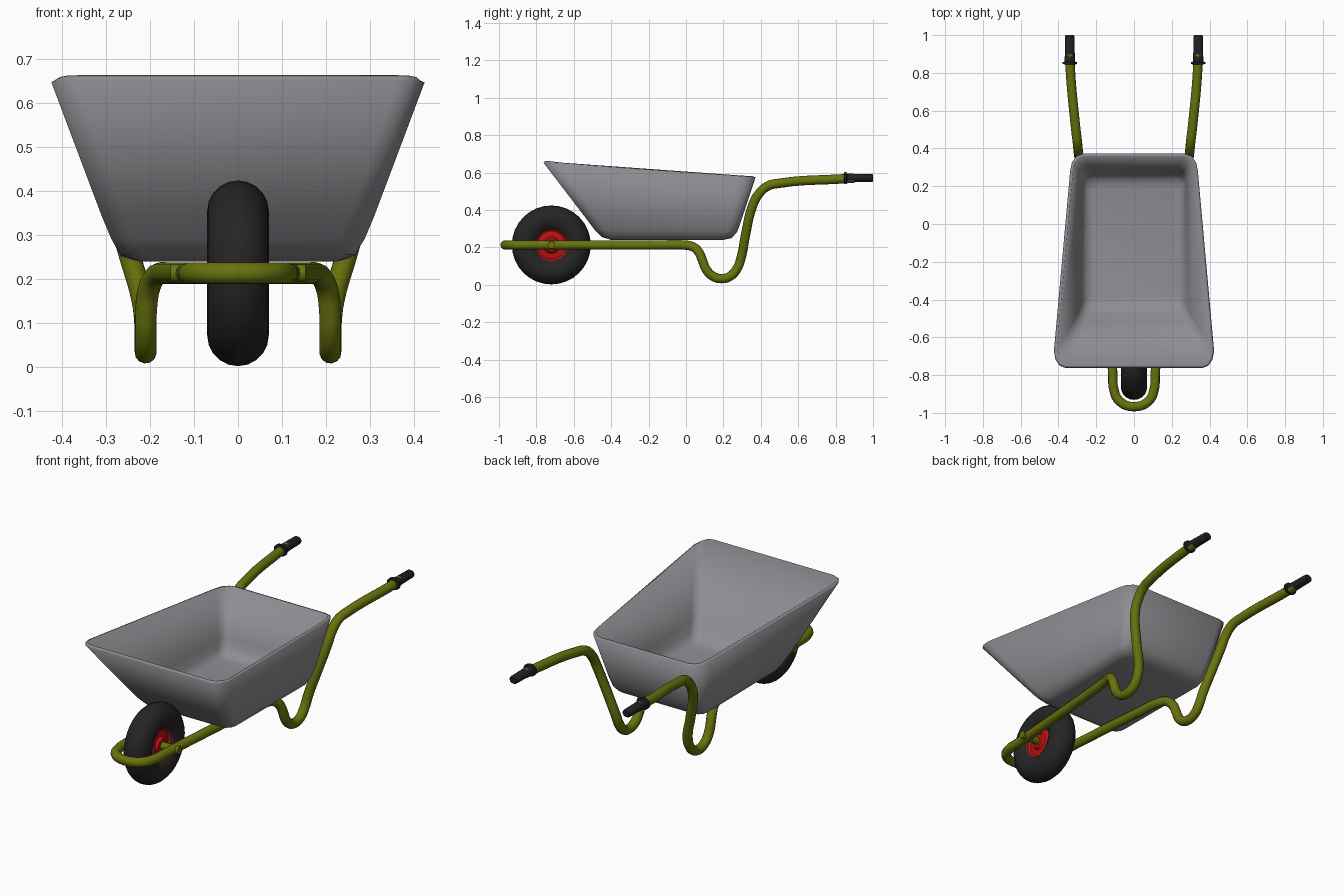
import bpy, bmesh, math
from mathutils import Vector, Matrix

if "Cube" in bpy.data.objects:
    bpy.data.objects.remove(bpy.data.objects["Cube"])


def material(name, r, g, b):
    m = bpy.data.materials.new(name)
    m.diffuse_color = (r, g, b, 1)
    m.use_nodes = True
    m.node_tree.nodes["Principled BSDF"].inputs["Base Color"].default_value = m.diffuse_color
    return m


GREY = material("tray grey", 0.27, 0.27, 0.29)
GREEN = material("frame green", 0.14, 0.17, 0.004)
RED = material("rim red", 0.50, 0.006, 0.006)
RUBBER = material("tyre black", 0.018, 0.018, 0.018)
GRIP = material("grip black", 0.014, 0.014, 0.016)


def finish(name, bm, mat, angle=40):
    bmesh.ops.recalc_face_normals(bm, faces=bm.faces[:])
    me = bpy.data.meshes.new(name)
    bm.to_mesh(me)
    bm.free()
    ob = bpy.data.objects.new(name, me)
    bpy.context.collection.objects.link(ob)
    me.materials.append(mat)
    smooth(ob, angle)
    return ob


def smooth(ob, angle):
    bpy.ops.object.select_all(action='DESELECT')
    ob.select_set(True)
    bpy.context.view_layer.objects.active = ob
    bpy.ops.object.shade_smooth_by_angle(angle=math.radians(angle))


def loft(bm, rings, closed=False):
    loops = [[bm.verts.new(p) for p in r] for r in rings]
    n = len(loops[0])
    pairs = list(zip(loops, loops[1:])) + ([(loops[-1], loops[0])] if closed else [])
    for a, b in pairs:
        for i in range(n):
            bm.faces.new((a[i], a[(i + 1) % n], b[(i + 1) % n], b[i]))
    return loops


def lathe_x(name, profile, centre, mat, closed=False, flat=1.0, axis='X'):
    """Spin (offset, radius) pairs about the x or y axis."""
    bm = bmesh.new()
    rings = []
    for t, r in profile:
        ring = []
        for k in range(32):
            a = math.tau * k / 32
            u, z = r * math.cos(a), r * math.sin(a) * flat
            ring.append(Vector((t, u, z) if axis == 'X' else (u, t, z)) + Vector(centre))
        rings.append(ring)
    loops = loft(bm, rings, closed)
    if not closed:
        bm.faces.new(loops[0])
        bm.faces.new(loops[-1])
    return finish(name, bm, mat)


# Tray: rounded tapering rings from the floor to the sloping rim
def tray_ring(yf, yb, wf, wb, zf, zb, front, back):
    pts = []
    corners = [(1, wb, yb, -1, back), (-1, wb, yb, -1, back),
               (-1, wf, yf, 1, front), (1, wf, yf, 1, front)]
    for i, (sx, w, y, sy, (cx, cy)) in enumerate(corners):
        arc = []
        for k in range(4):
            a = math.pi / 2 * k / 3
            px = sx * (w - cx * (1 - math.cos(a)))
            py = y + sy * cy * (1 - math.sin(a))
            z = zf + (zb - zf) * (py - yf) / (yb - yf)
            arc.append((px, py, z))
        pts += arc if i % 2 == 0 else arc[::-1]
    return pts


bm = bmesh.new()
loops = loft(bm, [
    tray_ring(-0.40, 0.20, 0.225, 0.225, 0.24, 0.24, (0.04, 0.04), (0.04, 0.04)),
    tray_ring(-0.45, 0.245, 0.265, 0.265, 0.255, 0.25, (0.05, 0.05), (0.05, 0.05)),
    tray_ring(-0.487, 0.275, 0.288, 0.283, 0.292, 0.285, (0.055, 0.06), (0.06, 0.06)),
    tray_ring(-0.527, 0.291, 0.310, 0.293, 0.345, 0.33, (0.055, 0.06), (0.06, 0.06)),
    tray_ring(-0.762, 0.372, 0.424, 0.338, 0.653, 0.575, (0.06, 0.09), (0.07, 0.09)),
])
bm.faces.new(loops[0])
bmesh.ops.recalc_face_normals(bm, faces=bm.faces[:])
if sum(f.normal.z * f.calc_area() for f in bm.faces) > 0:
    bmesh.ops.reverse_faces(bm, faces=bm.faces[:])
tray = finish("tray", bm, GREY, 50)
# make sure the thickness grows inward
floor_face = max(tray.data.polygons, key=lambda p: len(p.vertices))
mod = tray.modifiers.new("wall", 'SOLIDIFY')
mod.thickness = 0.016
mod.offset = -1 if floor_face.normal.z < 0 else 1

# Frame: one bent tube from grip to grip around the wheel
half = [(0.34, 0.90, 0.570), (0.338, 0.83, 0.566), (0.308, 0.50, 0.543),
        (0.300, 0.435, 0.527), (0.295, 0.385, 0.480), (0.290, 0.355, 0.42),
        (0.248, 0.317, 0.26), (0.217, 0.296, 0.15), (0.210, 0.272, 0.085),
        (0.210, 0.235, 0.045), (0.210, 0.190, 0.033), (0.210, 0.145, 0.045),
        (0.210, 0.108, 0.082), (0.209, 0.088, 0.130), (0.203, 0.068, 0.175),
        (0.190, 0.035, 0.204), (0.175, -0.02, 0.213), (0.165, -0.12, 0.213),
        (0.125, -0.62, 0.213), (0.112, -0.80, 0.213), (0.108, -0.87, 0.213),
        (0.078, -0.937, 0.213)]
path = half + [(0, -0.967, 0.213)] + [(-x, y, z) for x, y, z in half[::-1]]
cu = bpy.data.curves.new("frame", 'CURVE')
cu.dimensions = '3D'
cu.resolution_u = 5
cu.bevel_depth = 0.025
cu.bevel_resolution = 4
cu.use_fill_caps = True
sp = cu.splines.new('BEZIER')
sp.bezier_points.add(len(path) - 1)
for p, co in zip(sp.bezier_points, path):
    p.co = co
    p.handle_left_type = p.handle_right_type = 'AUTO'
frame = bpy.data.objects.new("frame", cu)
bpy.context.collection.objects.link(frame)
cu.materials.append(GREEN)
bpy.ops.object.select_all(action='DESELECT')
frame.select_set(True)
bpy.context.view_layer.objects.active = frame
bpy.ops.object.convert(target='MESH')
smooth(bpy.context.view_layer.objects.active, 40)

# Wheel: round tyre, dished rim and axle
hub = (0, -0.72, 0.213)
tyre = [(0.07 * math.cos(math.tau * k / 20), 0.141 + 0.07 * math.sin(math.tau * k / 20))
        for k in range(20)]
lathe_x("tyre", tyre, hub, RUBBER, closed=True)
lathe_x("rim", [(-0.05, 0.035), (-0.035, 0.045), (-0.03, 0.075), (-0.048, 0.091),
                (0.048, 0.091), (0.03, 0.075), (0.035, 0.045), (0.05, 0.035)], hub, RED)
lathe_x("axle", [(-0.153, 0.02), (0.153, 0.02)], hub, GREEN)

# Grips with a guard flange, slightly flattened
for side, s in (("left", -1), ("right", 1)):
    lathe_x(side + "_grip", [(0.845, 0.028), (0.847, 0.038), (0.857, 0.038), (0.86, 0.027),
                             (0.994, 0.025), (1.0, 0.021)],
            (s * 0.34, 0, 0.571), GRIP, flat=0.85, axis='Y')
